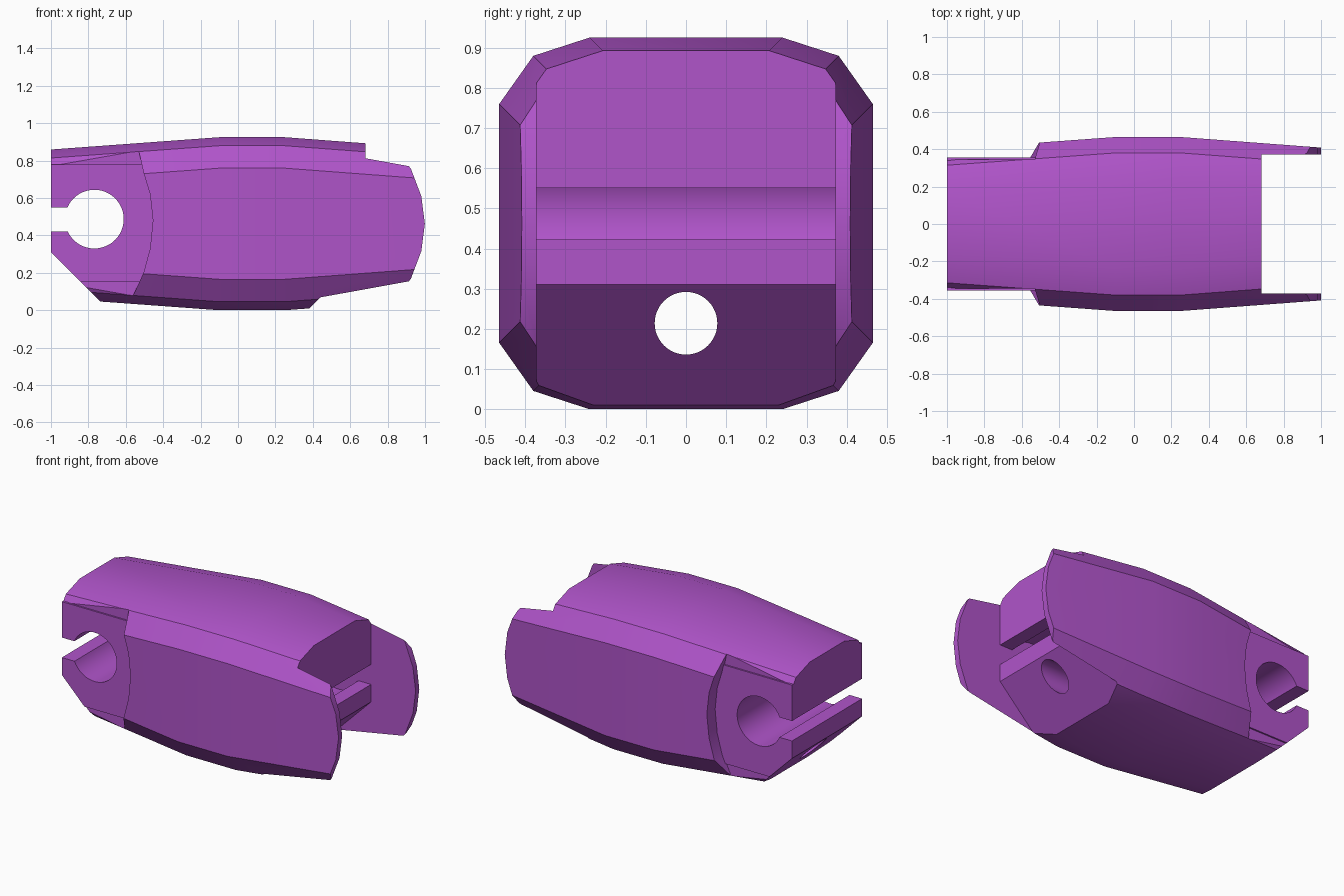
import bpy, bmesh, math
from mathutils import Matrix, Vector

if "Cube" in bpy.data.objects:
    bpy.data.objects.remove(bpy.data.objects["Cube"])

purple = bpy.data.materials.new("purple")
purple.diffuse_color = (0.434, 0.089, 0.591, 1)
purple.use_nodes = True
purple.node_tree.nodes["Principled BSDF"].inputs["Base Color"].default_value = purple.diffuse_color


def make_object(name, bm):
    bmesh.ops.recalc_face_normals(bm, faces=bm.faces)
    mesh = bpy.data.meshes.new(name)
    bm.to_mesh(mesh)
    bm.free()
    mesh.materials.append(purple)
    obj = bpy.data.objects.new(name, mesh)
    bpy.context.collection.objects.link(obj)
    return obj


def loft(name, rings):
    bm = bmesh.new()
    loops = [[bm.verts.new(p) for p in ring] for ring in rings]
    n = len(loops[0])
    for a, b in zip(loops, loops[1:]):
        for i in range(n):
            j = (i + 1) % n
            bm.faces.new((a[i], a[j], b[j], b[i]))
    bm.faces.new(loops[0])
    bm.faces.new(loops[-1])
    return make_object(name, bm)


def prism(name, profile, y0, y1):
    """Extrude an (x, z) profile along y."""
    return loft(name, [[(x, y, z) for x, z in profile] for y in (y0, y1)])


def cylinder(name, centre, radius, depth, axis):
    bm = bmesh.new()
    turn = Vector((0, 0, 1)).rotation_difference(Vector(axis)).to_matrix().to_4x4()
    bmesh.ops.create_cone(bm, cap_ends=True, segments=48, radius1=radius, radius2=radius,
                          depth=depth, matrix=Matrix.Translation(centre) @ turn)
    return make_object(name, bm)


def boolean(target, tool, operation='DIFFERENCE'):
    mod = target.modifiers.new("boolean", 'BOOLEAN')
    mod.operation, mod.solver, mod.object = operation, 'EXACT', tool
    bpy.context.view_layer.objects.active = target
    bpy.ops.object.modifier_apply(modifier=mod.name)
    bpy.data.objects.remove(tool, do_unlink=True)


def box_profile(x0, x1, z0, z1):
    return [(x0, z0), (x1, z0), (x1, z1), (x0, z1)]


# Faceted outer shell, swelling towards the middle
MID = 0.4625
quarter = [(0.24, 0.4625), (0.38, 0.417), (0.465, 0.297)]


def section(x, inset):
    q = [(y - inset, z - inset) for y, z in quarter]
    ring = q + [(y, -z) for y, z in reversed(q)]
    ring += [(-y, -z) for y, z in q] + [(-y, z) for y, z in reversed(q)]
    return [(x, y, MID + z) for y, z in ring]


body = loft("link_body", [section(-1.1, 0.073), section(-0.1, 0),
                          section(0.25, 0), section(1.1, 0.064)])

# Narrow tongue at the left end, ending in curved shoulders
shoulder = [(-0.60, -0.02), (-0.56, 0.08), (-0.505, 0.2), (-0.47, 0.33), (-0.455, 0.48),
            (-0.47, 0.62), (-0.505, 0.735), (-0.53, 0.85), (-0.56, 0.95)]
for side in (-1, 1):
    boolean(body, prism("shoulder_cutter", [(-1.3, -0.02)] + shoulder + [(-1.3, 0.95)],
                        side * 0.345, side * 0.7))
boolean(body, prism("tongue_plate", box_profile(-1.1, -0.4, 0.15, 0.78), -0.355, 0.355), 'UNION')
boolean(body, prism("tongue_end_cutter", [(-1, 1.2), (-1, 0.31), (-0.49, -0.2),
                                          (-1.4, -0.2), (-1.4, 1.2)], -1, 1))

# Snap-in pin hole with its entry slot in the tongue
PIN_Z = 0.487
boolean(body, cylinder("pin_hole", (-0.768, 0, PIN_Z), 0.157, 2, (0, 1, 0)))
boolean(body, prism("pin_slot", box_profile(-1.2, -0.8, 0.422, 0.55), -1, 1))

# Fork at the right end: gap between the ears, with a matching hidden pin socket
GAP = 0.372
boolean(body, prism("fork_gap", [(0.683, 1.2), (0.683, 0.31), (0.173, -0.2),
                                 (1.4, -0.2), (1.4, 1.2)], -GAP, GAP))
boolean(body, cylinder("socket_hole", (0.451, 0, PIN_Z), 0.157, 2 * GAP, (0, 1, 0)))
boolean(body, prism("socket_slot", box_profile(0.48, 0.9, 0.422, 0.55), -GAP, GAP))

# Rounded ear ends
ear = [(0.80, -0.1), (0.91, 0.15), (0.925, 0.17), (0.98, 0.315), (0.999, 0.4625),
       (0.98, 0.61), (0.925, 0.755), (0.91, 0.775), (0.80, 1.025)]
boolean(body, prism("ear_end_cutter", ear + [(1.4, 1.025), (1.4, -0.1)], -1, 1))

# Cord hole running the whole length
boolean(body, cylinder("cord_hole", (0, 0, 0.214), 0.078, 3, (1, 0, 0)))

body.select_set(True)
bpy.context.view_layer.objects.active = body
bpy.ops.object.shade_smooth_by_angle(angle=math.radians(25))
